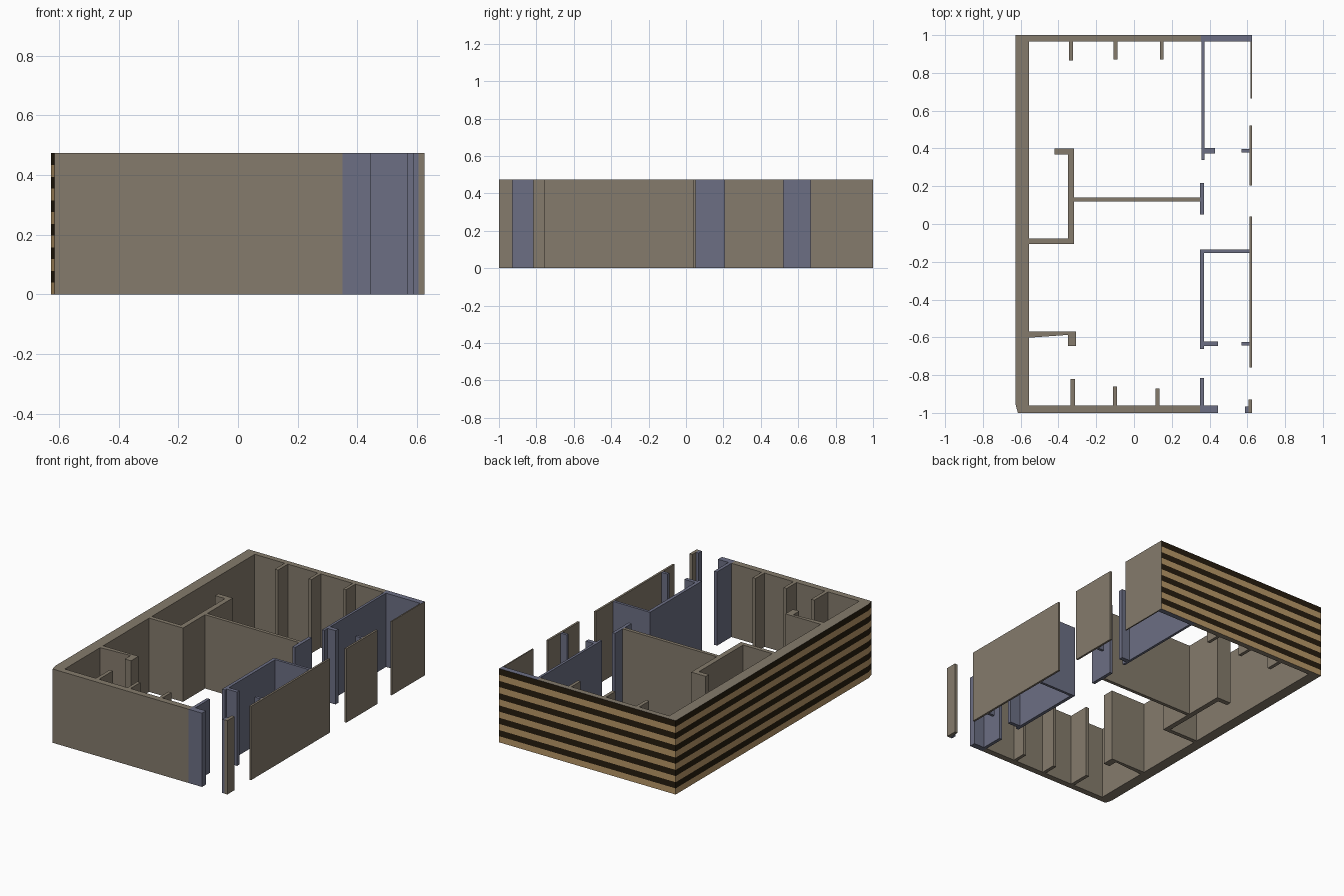
import bpy, bmesh

if "Cube" in bpy.data.objects:
    bpy.data.objects.remove(bpy.data.objects["Cube"])

H = 0.473          # wall height
BANDS = 12         # horizontal cladding bands


def material(name, rgb):
    def lin(c):
        c /= 255
        return c / 12.92 if c <= 0.04045 else ((c + 0.055) / 1.055) ** 2.4
    m = bpy.data.materials.new(name)
    m.diffuse_color = (*[lin(c) for c in rgb], 1)
    m.use_nodes = True
    m.node_tree.nodes["Principled BSDF"].inputs["Base Color"].default_value = m.diffuse_color
    return m


BROWN = material("wall brown", (133, 123, 108))
BLUE = material("wall blue grey", (108, 111, 132))
TAN = material("cladding tan", (184, 151, 103))
DARK = material("cladding dark", (38, 28, 14))


def prism(name, pts, mat, clad=False):
    """Extrude a floor plan outline to wall height, with optional striped outer faces."""
    bm = bmesh.new()
    base = bm.faces.new([bm.verts.new((x, y, 0)) for x, y in pts])
    ext = bmesh.ops.extrude_face_region(bm, geom=[base])["geom"]
    bmesh.ops.translate(bm, vec=(0, 0, H),
                        verts=[g for g in ext if isinstance(g, bmesh.types.BMVert)])
    bmesh.ops.recalc_face_normals(bm, faces=bm.faces)
    if clad:
        for i in range(1, BANDS):
            bmesh.ops.bisect_plane(bm, geom=bm.verts[:] + bm.edges[:] + bm.faces[:],
                                   plane_co=(0, 0, H * i / BANDS), plane_no=(0, 0, 1))
        bm.normal_update()
        for f in bm.faces:
            c, n = f.calc_center_median(), f.normal
            if (n.x < -0.5 and c.x < -0.6) or (n.y > 0.5 and c.y > 0.99):
                f.material_index = 1 + int(c.z / H * BANDS) % 2
            elif n.x > 0.9 and c.x > 0.62:      # outer right face is brown
                f.material_index = 3
    me = bpy.data.meshes.new(name)
    bm.to_mesh(me)
    bm.free()
    for m in ([mat, TAN, DARK, BROWN] if clad else [mat]):
        me.materials.append(m)
    ob = bpy.data.objects.new(name, me)
    bpy.context.collection.objects.link(ob)
    return ob


def wall(name, x0, x1, y0, y1, mat, clad=False):
    return prism(name, [(x0, y0), (x1, y0), (x1, y1), (x0, y1)], mat, clad)


# Outer shell: thick left wall with clipped front corner, back and front walls
prism("outer_shell", [(-0.615, -1), (0.35, -1), (0.35, -0.96), (-0.557, -0.96),
                      (-0.557, 0.965), (0.355, 0.965), (0.355, 1), (-0.627, 1),
                      (-0.627, -0.955)], BROWN, True)
wall("back_wall_end", 0.355, 0.625, 0.965, 1, BLUE, True)
wall("front_wall_end", 0.35, 0.445, -1, -0.96, BLUE)

# Piers on the back and front walls
for x0, x1, y in [(-0.345, -0.322, 0.865), (-0.109, -0.088, 0.871), (0.137, 0.157, 0.871)]:
    wall("back_pier", x0, x1, y, 0.965, BROWN)
for x0, x1, y in [(-0.336, -0.313, -0.82), (-0.112, -0.09, -0.86), (0.115, 0.136, -0.87)]:
    wall("front_pier", x0, x1, -0.96, y, BROWN)

# Interior brown partitions
prism("hooked_partition", [(-0.557, -0.105), (-0.317, -0.105), (-0.317, 0.4), (-0.42, 0.4),
                           (-0.42, 0.368), (-0.35, 0.368), (-0.35, -0.078),
                           (-0.557, -0.078)], BROWN)
wall("cross_partition", -0.317, 0.35, 0.119, 0.141, BROWN)
prism("short_partition", [(-0.557, -0.602), (-0.35, -0.587), (-0.35, -0.647),
                          (-0.306, -0.647), (-0.306, -0.57), (-0.557, -0.57)], BROWN)

# Blue inner walls along the balcony
prism("rear_inner_wall", [(0.358, 0.34), (0.374, 0.34), (0.374, 0.374), (0.43, 0.374),
                          (0.43, 0.402), (0.374, 0.402), (0.374, 0.965),
                          (0.358, 0.965)], BLUE)
wall("middle_inner_wall", 0.35, 0.371, 0.05, 0.218, BLUE)
prism("room_inner_wall", [(0.35, -0.662), (0.371, -0.662), (0.371, -0.646), (0.446, -0.646),
                          (0.446, -0.622), (0.371, -0.622), (0.371, -0.153),
                          (0.612, -0.153), (0.612, -0.136), (0.35, -0.136)], BLUE)
wall("front_inner_wall", 0.35, 0.371, -0.96, -0.815, BLUE)

# Thin panels on the right facade
for y0, y1 in [(-0.76, 0.04), (0.205, 0.522)]:
    wall("facade_panel", 0.612, 0.625, y0, y1, BROWN)
wall("facade_panel_rear", 0.617, 0.625, 0.665, 0.965, BROWN)
wall("facade_post", 0.605, 0.625, -1, -0.928, BROWN)

# Blue stubs behind the facade
wall("post_stub", 0.588, 0.605, -1, -0.965, BLUE)
for y0, y1 in [(0.379, 0.396), (-0.643, -0.625)]:
    wall("facade_stub", 0.568, 0.612, y0, y1, BLUE)
